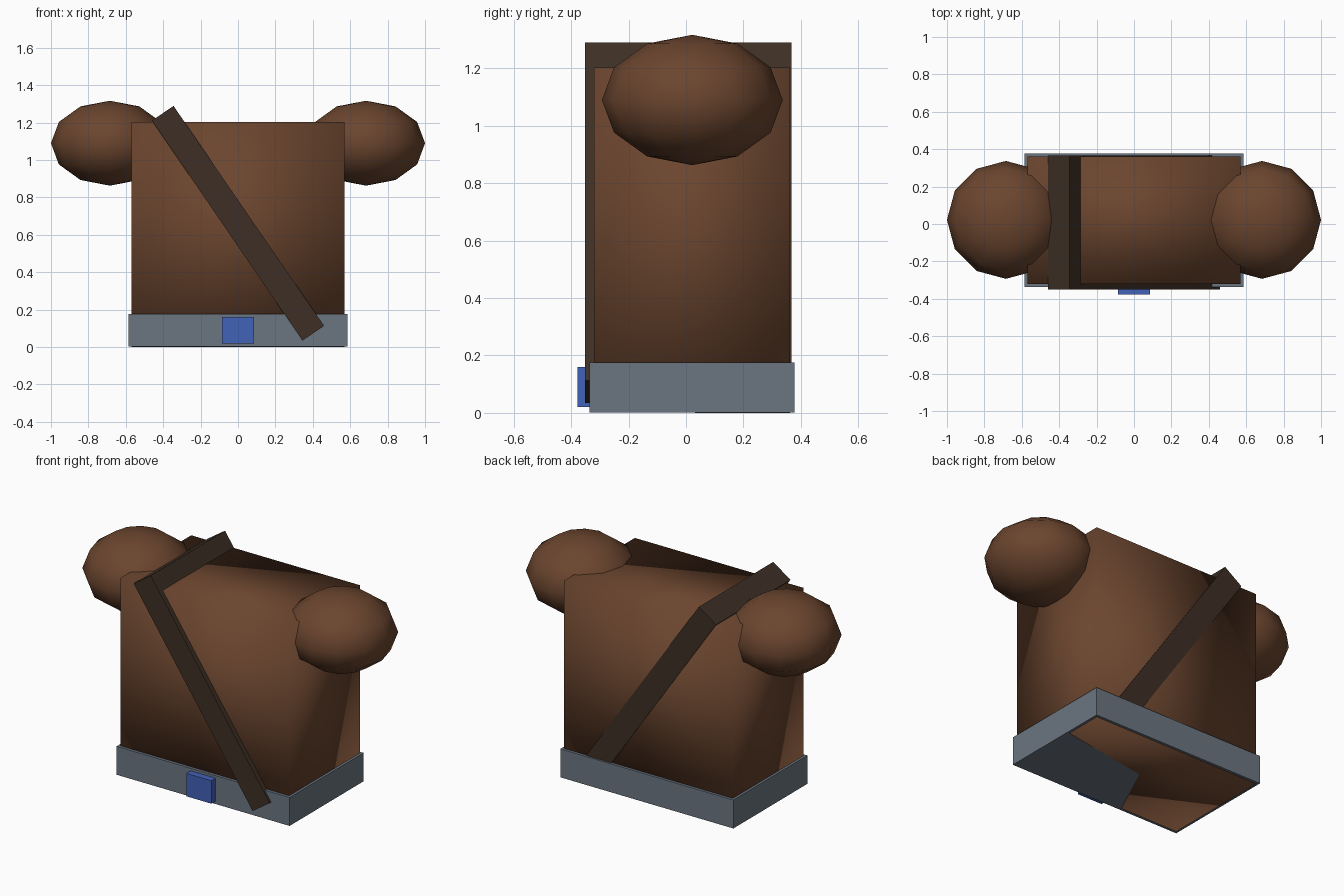
import bpy, bmesh, math
from mathutils import Matrix, Vector

if "Cube" in bpy.data.objects:
    bpy.data.objects.remove(bpy.data.objects["Cube"])


def material(name, rgb):
    m = bpy.data.materials.new(name)
    m.diffuse_color = (*rgb, 1)
    m.use_nodes = True
    m.node_tree.nodes["Principled BSDF"].inputs["Base Color"].default_value = m.diffuse_color
    return m


BROWN = material("brown cloth", (0.147, 0.060, 0.028))
DARK = material("dark leather", (0.047, 0.028, 0.018))
GREY = material("belt grey", (0.147, 0.181, 0.220))
BLUE = material("buckle blue", (0.055, 0.122, 0.479))


def finish(name, bm, mat, smooth=False):
    me = bpy.data.meshes.new(name)
    for f in bm.faces:
        f.smooth = smooth
    bm.to_mesh(me)
    bm.free()
    me.materials.append(mat)
    ob = bpy.data.objects.new(name, me)
    bpy.context.collection.objects.link(ob)
    return ob


def box_mesh(lo, hi):
    bm = bmesh.new()
    bmesh.ops.create_cube(bm, size=1)
    lo, hi = Vector(lo), Vector(hi)
    for v in bm.verts:
        v.co = [(lo[i] + hi[i]) / 2 + v.co[i] * (hi[i] - lo[i]) for i in range(3)]
    return bm


# Torso: soft shaded block whose underside tilts a little through the belt's underside
bm = box_mesh((-0.57, -0.32, 0), (0.57, 0.362, 1.203))
for v in bm.verts:
    if v.co.z < 0.5:
        v.co.z = 0.0045 * (v.co.x > 0 and v.co.y < 0) + 0.001 * (v.co.x * v.co.y > 0)
base = [f for f in bm.faces if f.normal.z < -0.5][0]
ends = [v for v in base.verts if v.co.x * v.co.y < 0]
bmesh.ops.connect_verts(bm, verts=ends)
finish("torso", bm, BROWN, True)

# Belt and buckle
finish("belt", box_mesh((-0.585, -0.337, 0.0022), (0.585, 0.378, 0.176)), GREY)
finish("buckle", box_mesh((-0.085, -0.378, 0.02), (0.085, -0.33, 0.16)), BLUE)

# Diagonal strap passing right through the torso
bm = box_mesh((-0.07, -0.351, -0.7125), (0.07, 0.367, 0.7125))
bm.transform(Matrix.Translation((0, 0, 0.662)) @ Matrix.Rotation(-math.radians(34.4), 4, 'Y'))
finish("shoulder_strap", bm, DARK)

# Shoulders: flattened low-poly spheres
for side, name in ((-1, "left_shoulder"), (1, "right_shoulder")):
    bm = bmesh.new()
    bmesh.ops.create_uvsphere(bm, u_segments=12, v_segments=6, radius=1)
    bm.transform(Matrix.Translation((side * 0.685, 0.022, 1.09))
                 @ Matrix.Diagonal((0.315, 0.315, 0.227, 1)))
    finish(name, bm, BROWN, True)
